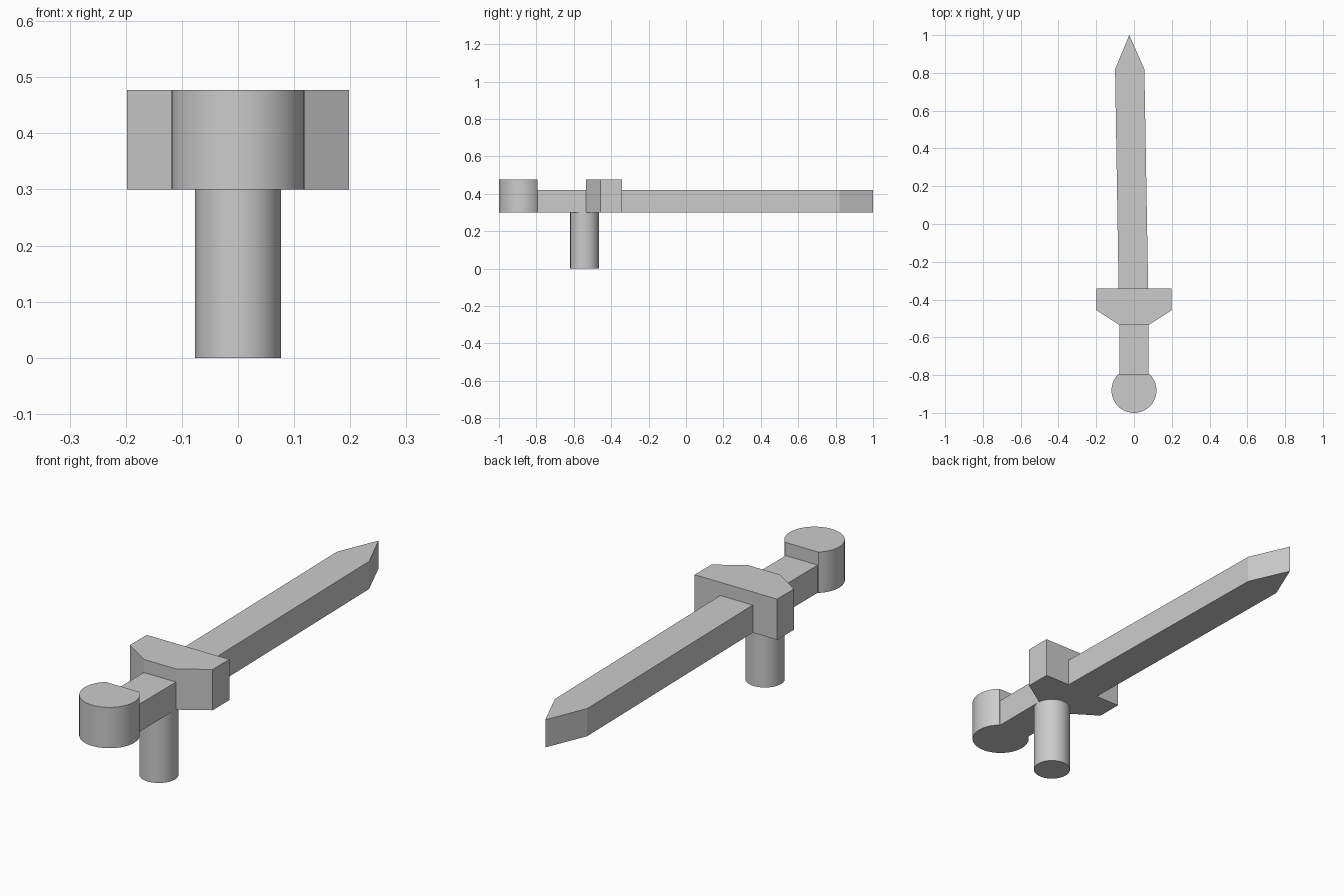
import bpy, bmesh
from math import sin, cos, pi, asin

cube = bpy.data.objects.get("Cube")
if cube:
    bpy.data.objects.remove(cube, do_unlink=True)

grey = bpy.data.materials.new("plain grey")
grey.use_nodes = True
grey.diffuse_color = (0.6, 0.6, 0.6, 1)
bsdf = next(n for n in grey.node_tree.nodes if n.type == 'BSDF_PRINCIPLED')
bsdf.inputs["Base Color"].default_value = grey.diffuse_color


def extrude(name, outline, bottom, top, smooth=False):
    """Raise a flat outline (counter-clockwise seen from above) into a solid."""
    bm = bmesh.new()
    face = bm.faces.new([bm.verts.new((x, y, bottom)) for x, y in outline])
    raised = bmesh.ops.extrude_face_region(bm, geom=[face], use_keep_orig=True)
    verts = [v for v in raised["geom"] if isinstance(v, bmesh.types.BMVert)]
    bmesh.ops.translate(bm, verts=verts, vec=(0, 0, top - bottom))
    bmesh.ops.recalc_face_normals(bm, faces=bm.faces)
    mesh = bpy.data.meshes.new(name)
    bm.to_mesh(mesh)
    bm.free()
    mesh.materials.append(grey)
    obj = bpy.data.objects.new(name, mesh)
    bpy.context.collection.objects.link(obj)
    if smooth:
        bpy.ops.object.select_all(action='DESELECT')
        obj.select_set(True)
        bpy.context.view_layer.objects.active = obj
        bpy.ops.object.shade_smooth_by_angle(angle=pi / 6)
    return obj


def arc(cy, radius, start, end, steps):
    """Points along an arc centred on x = 0."""
    angles = [start + (end - start) * i / steps for i in range(steps + 1)]
    return [(radius * cos(a), cy + radius * sin(a)) for a in angles]


BASE, FLAT_TOP, THICK_TOP = 0.3, 0.42, 0.477
GRIP = 0.077
POMMEL_END, GUARD_FRONT, GUARD_BACK = -0.793, -0.535, -0.342

# Slightly leaning blade with a pointed tip
extrude("blade", [(-0.081, GUARD_BACK), (0.075, GUARD_BACK), (0.055, 0.82),
                  (-0.025, 1.0), (-0.1, 0.82)], BASE, FLAT_TOP)

# Crossguard, tapering towards the grip
extrude("crossguard", [(-GRIP, GUARD_FRONT), (GRIP, GUARD_FRONT),
                       (0.198, -0.457), (0.198, GUARD_BACK),
                       (-0.198, GUARD_BACK), (-0.198, -0.457)], BASE, THICK_TOP)

# Grip
extrude("grip", [(-GRIP, POMMEL_END), (GRIP, POMMEL_END),
                 (GRIP, GUARD_FRONT), (-GRIP, GUARD_FRONT)], BASE, FLAT_TOP)

# Round pommel, cut flat where it meets the grip
cy, radius = -0.881, 0.119
cut = asin((POMMEL_END - cy) / radius)
extrude("pommel", arc(cy, radius, -pi - cut, cut, 48), BASE, THICK_TOP, True)

# Round peg below the grip, its end sunk just inside
extrude("peg", arc(-0.542, GRIP, 0, 2 * pi, 48)[:-1], 0, BASE + 0.01, True)
